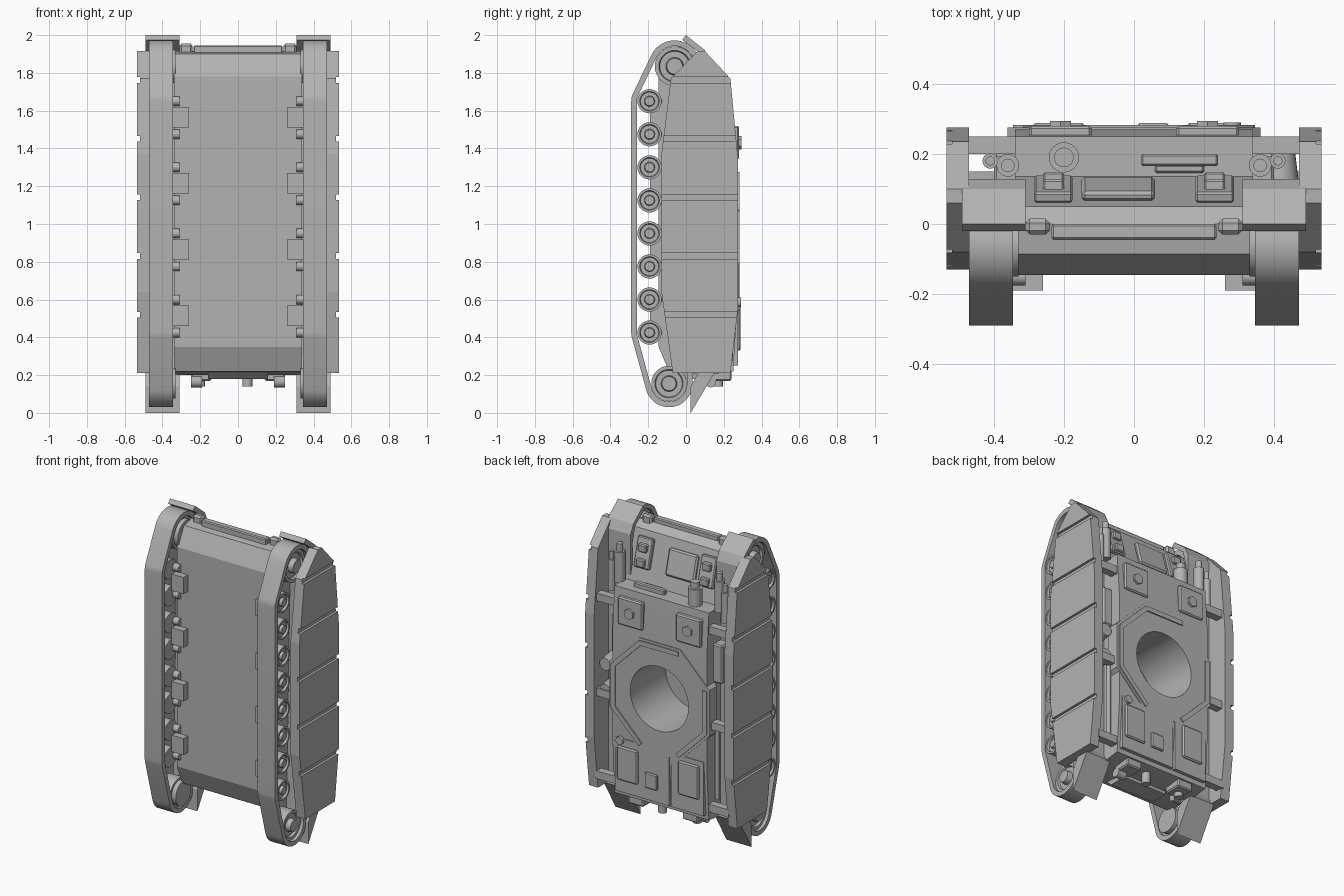
import bpy, bmesh, math
from mathutils import Vector, Matrix
from mathutils.geometry import convex_hull_2d

if "Cube" in bpy.data.objects:
    bpy.data.objects.remove(bpy.data.objects["Cube"], do_unlink=True)

grey = bpy.data.materials.new("plain_grey")
grey.use_nodes = True
grey.diffuse_color = (0.45, 0.45, 0.45, 1)
grey.node_tree.nodes["Principled BSDF"].inputs["Base Color"].default_value = (0.45, 0.45, 0.45, 1)


def finish(name, bm, smooth=False):
    bmesh.ops.recalc_face_normals(bm, faces=bm.faces)
    mesh = bpy.data.meshes.new(name)
    bm.to_mesh(mesh)
    bm.free()
    mesh.materials.append(grey)
    ob = bpy.data.objects.new(name, mesh)
    bpy.context.collection.objects.link(ob)
    if smooth:
        bpy.ops.object.select_all(action="DESELECT")
        ob.select_set(True)
        bpy.context.view_layer.objects.active = ob
        bpy.ops.object.shade_smooth_by_angle(angle=math.radians(35))
    return ob


def box(name, x, y, z, bevel=0.0, tilt=0.0):
    """Box from three (low, high) ranges, optionally tilted about x."""
    bm = bmesh.new()
    bmesh.ops.create_cube(bm, size=1)
    size = [r[1] - r[0] for r in (x, y, z)]
    mid = Vector([(r[0] + r[1]) / 2 for r in (x, y, z)])
    bmesh.ops.scale(bm, vec=size, verts=bm.verts)
    if bevel:
        bmesh.ops.bevel(bm, geom=bm.edges[:], offset=bevel, segments=1, affect="EDGES")
    bmesh.ops.transform(bm, matrix=Matrix.Translation(mid) @ Matrix.Rotation(tilt, 4, "X"), verts=bm.verts)
    return finish(name, bm)


def prism(name, profile, x0, x1):
    """Extrude a (y, z) outline along x."""
    bm = bmesh.new()
    face = bm.faces.new([bm.verts.new((x0, y, z)) for y, z in profile])
    new = bmesh.ops.extrude_face_region(bm, geom=[face])["geom"]
    bmesh.ops.translate(bm, vec=(x1 - x0, 0, 0), verts=[v for v in new if isinstance(v, bmesh.types.BMVert)])
    return finish(name, bm)


def cyl(name, at, radius, length, axis="Z", sides=24, spin=0.0, top=None):
    bm = bmesh.new()
    bmesh.ops.create_cone(bm, cap_ends=True, segments=sides, radius1=radius,
                          radius2=radius if top is None else top, depth=length)
    turn = {"X": Matrix.Rotation(math.pi / 2, 4, "Y"), "Y": Matrix.Rotation(-math.pi / 2, 4, "X"),
            "Z": Matrix.Identity(4)}[axis]
    bmesh.ops.transform(bm, matrix=Matrix.Translation(at) @ turn @ Matrix.Rotation(spin, 4, "Z"), verts=bm.verts)
    return finish(name, bm, sides > 10)


def wheel(name, s, y, z, profile, sides=32):
    """Lathe a closed (x, radius) profile about an x axis."""
    bm = bmesh.new()
    rings = []
    for x, r in profile:
        rings.append([bm.verts.new((s * x, y + r * math.cos(a), z + r * math.sin(a)))
                      for a in (2 * math.pi * i / sides for i in range(sides))])
    for a, b in zip(rings, rings[1:]):
        for i in range(sides):
            j = (i + 1) % sides
            bm.faces.new((a[i], a[j], b[j], b[i]))
    bm.faces.new(rings[0])
    bm.faces.new(rings[-1])
    return finish(name, bm, True)


def cut(ob, cutter):
    mod = ob.modifiers.new("cut", "BOOLEAN")
    mod.operation, mod.solver, mod.object = "DIFFERENCE", "EXACT", cutter
    bpy.context.view_layer.objects.active = ob
    bpy.ops.object.modifier_apply(modifier=mod.name)


def track(name, s):
    """Belt around four guide circles, with a thin wall."""
    circles = [(-0.06, 1.835, 0.137), (-0.09, 0.155, 0.125), (-0.193, 1.65, 0.097), (-0.193, 0.425, 0.097)]
    pts = [(y, z, r, 2 * math.pi * i / 48) for y, z, r in circles for i in range(48)]
    outer = [Vector((y + r * math.cos(a), z + r * math.sin(a))) for y, z, r, a in pts]
    order = convex_hull_2d(outer)
    loops = []
    for x, inset in ((0.345, 0), (0.47, 0), (0.47, 0.03), (0.345, 0.03)):
        loops.append([])
        for i in order:
            y, z, r, a = pts[i]
            loops[-1].append((s * x, y + (r - inset) * math.cos(a), z + (r - inset) * math.sin(a)))
    bm = bmesh.new()
    loops = [[bm.verts.new(p) for p in l] for l in loops]
    n = len(order)
    for k in range(4):
        a, b = loops[k], loops[(k + 1) % 4]
        for i in range(n):
            bm.faces.new((a[i], a[(i + 1) % n], b[(i + 1) % n], b[i]))
    finish(name, bm, True)


# Hull, turret collar and the round opening
hull = prism("hull", [(-0.145, 0.35), (-0.145, 1.78), (-0.085, 1.9), (0, 1.915), (0.05, 1.88), (0.135, 1.57),
                      (0.25, 1.57), (0.27, 1.3), (0.27, 0.55), (0.25, 0.22), (0.1, 0.2), (-0.09, 0.22)], -0.34, 0.34)
collar = cyl("turret_collar", (0, 0.235, 0.93), 0.39, 0.08, "Y", 8, math.pi / 8)
cutter = cyl("ring_cutter", (0, 0.16, 0.93), 0.21, 0.5, "Y", 48)
cutter.hide_render = True
for part in (hull, collar):
    cut(part, cutter)
    part.select_set(True)
    bpy.context.view_layer.objects.active = part
    bpy.ops.object.shade_smooth_by_angle(angle=math.radians(15))
bpy.data.objects.remove(cutter, do_unlink=True)

# Raised bars around the collar
for k in (0, 1, 2, 3, 5, 6):
    bar = box("collar_bar", (-0.14, 0.14), (0.265, 0.283), (0.315, 0.345))
    bar.matrix_world = Matrix.Translation((0, 0, 0.93)) @ Matrix.Rotation(k * math.pi / 4, 4, "Y")

# Belly nose, end bar and end plates
prism("belly_nose", [(-0.1, 0.25), (0.1, 0.25), (0.1, 0.18), (-0.02, 0.18)], -0.16, 0.16)
box("end_bar", (-0.235, 0.235), (-0.045, 0), (1.88, 1.945), 0.006)
slope = math.atan2(0.085, 0.31)
box("sloped_hatch", (-0.15, 0.06), (0.085, 0.115), (1.66, 1.83), 0.01, slope)
box("vent_frame", (0.02, 0.24), (0.165, 0.2), (1.55, 1.6), 0.006)
box("vent_grille", (0.06, 0.2), (0.145, 0.17), (1.55, 1.59), 0.006)
cyl("periscope", (-0.2, 0.19, 1.62), 0.043, 0.12)
cyl("periscope_neck", (-0.2, 0.19, 1.69), 0.028, 0.06)

# Deck panels at the lower end
box("left_deck_plate", (-0.07, 0.32), (0.22, 0.275), (0.25, 0.6))
box("right_deck_plate", (-0.32, -0.085), (0.22, 0.275), (0.25, 0.6))
box("left_deck_hatch", (0.15, 0.3), (0.26, 0.288), (0.33, 0.55), 0.008)
box("right_deck_hatch", (-0.29, -0.14), (0.26, 0.288), (0.35, 0.57), 0.008)
box("small_deck_hatch", (0.01, 0.1), (0.26, 0.288), (0.33, 0.43), 0.006)
cyl("deck_cap", (0.28, 0.28, 0.585), 0.025, 0.02, "Y")
for x in (0.05, -0.2):
    cyl("tow_pin", (x, 0.17, 0.19), 0.026, 0.1)

skirt_outline = [(-0.07, 0.21), (0.235, 0.21), (0.275, 0.55), (0.275, 1.35), (0.235, 1.77),
                 (0.1, 1.915), (0.06, 1.915), (-0.08, 1.77), (-0.13, 1.37), (-0.13, 0.64)]
wheel_zs = [0.425 + 0.175 * i for i in range(8)]

for side, s in (("left", 1), ("right", -1)):
    def sbox(name, x, y, z, *rest):
        return box(side + "_" + name, sorted((s * x[0], s * x[1])), y, z, *rest)

    # Running gear
    track(side + "_track", s)
    for z in wheel_zs:
        wheel(side + "_road_wheel", s, -0.193, z, [(0.35, 0.064), (0.465, 0.064), (0.465, 0.052), (0.45, 0.048),
                                                  (0.45, 0.028), (0.468, 0.024)])
        cyl(side + "_axle", (s * 0.34, -0.15, z), 0.025, 0.06, "X", 12)
    for name, y, z, r in (("sprocket", -0.06, 1.835, 0.105), ("idler", -0.09, 0.155, 0.094)):
        wheel(side + "_" + name, s, y, z, [(0.33, r * 0.85), (0.36, r * 0.85), (0.36, r), (0.45, r), (0.45, r * 0.8),
                                          (0.435, r * 0.75), (0.435, r * 0.45), (0.468, r * 0.4)])

    # Skirt armour with five slanted joints
    skirt = prism(side + "_skirt", skirt_outline, s * 0.47, s * 0.535)
    for i in range(5):
        z = 0.52 + 0.3105 * i
        groove = sbox("groove_cutter", (0.519, 0.56), (-0.2, 0.35), (z - 0.015, z + 0.015))
        cut(skirt, groove)
        bpy.data.objects.remove(groove, do_unlink=True)

    # Fender with a mudguard at each end
    prism(side + "_fender", [(0, 2), (0.1, 1.92), (0.128, 1.86), (0.128, 0.25), (0.15, 0.21), (0.025, 0),
                             (0.025, 0.14), (0.085, 0.25), (0.108, 0.3), (0.108, 1.8), (0.08, 1.9), (-0.02, 1.975)],
          s * 0.31, s * 0.49)

    # Skirt brackets, stowed cylinders and canisters
    for z in (0.3, 0.84, 1.46):
        sbox("skirt_bracket", (0.32, 0.48), (0.2, 0.25), (z - 0.025, z + 0.025))
    for x, y, z, r in ((0.36, 0.167, 1.66, 0.032), (0.41, 0.18, 1.6, 0.022)):
        cyl(side + "_stowed_tube", (s * x, y, z), r, 0.2)
        cyl(side + "_tube_neck", (s * x, y, z + 0.12), r * 0.6, 0.06)
    cyl(side + "_rail", (s * 0.365, 0.2, 0.6), 0.014, 0.5)
    sbox("stowage_box", (0.33, 0.4), (0.12, 0.2), (1.1, 1.35), 0.008)
    if s > 0:
        for z in (0.86, 1.03):
            cyl("canister", (0.415, 0.18, z), 0.055, 0.12, "Y", top=0.04)

    # Belly lugs
    for i in range(4):
        z = 0.515 + 0.35 * i
        sbox("belly_lug", (0.26, 0.345), (-0.19, -0.12), (z - 0.054, z + 0.054))

    # Crew hatches, lamps and end brackets
    sbox("deck_hatch", (0.12, 0.3), (0.24, 0.28), (1.34, 1.52), 0.008)
    cyl(side + "_hatch_bolt", (s * 0.21, 0.284, 1.43), 0.035, 0.02, "Y", 6)
    sbox("sloped_plate", (0.175, 0.285), (0.085, 0.115), (1.66, 1.85), 0.006, slope)
    for z, y in ((1.70, 0.113), (1.79, 0.092)):
        sbox("lamp_base", (0.2, 0.26), (y, y + 0.035), (z - 0.025, z + 0.025), 0.006)
    sbox("end_bracket", (0.24, 0.31), (-0.03, 0.015), (1.88, 1.955), 0.012)
    sbox("tow_bracket", (0.14, 0.25), (0.12, 0.24), (0.17, 0.3), 0.008)
    cyl(side + "_tow_hook", (s * 0.22, 0.13, 0.165), 0.03, 0.06, "X", 16)
